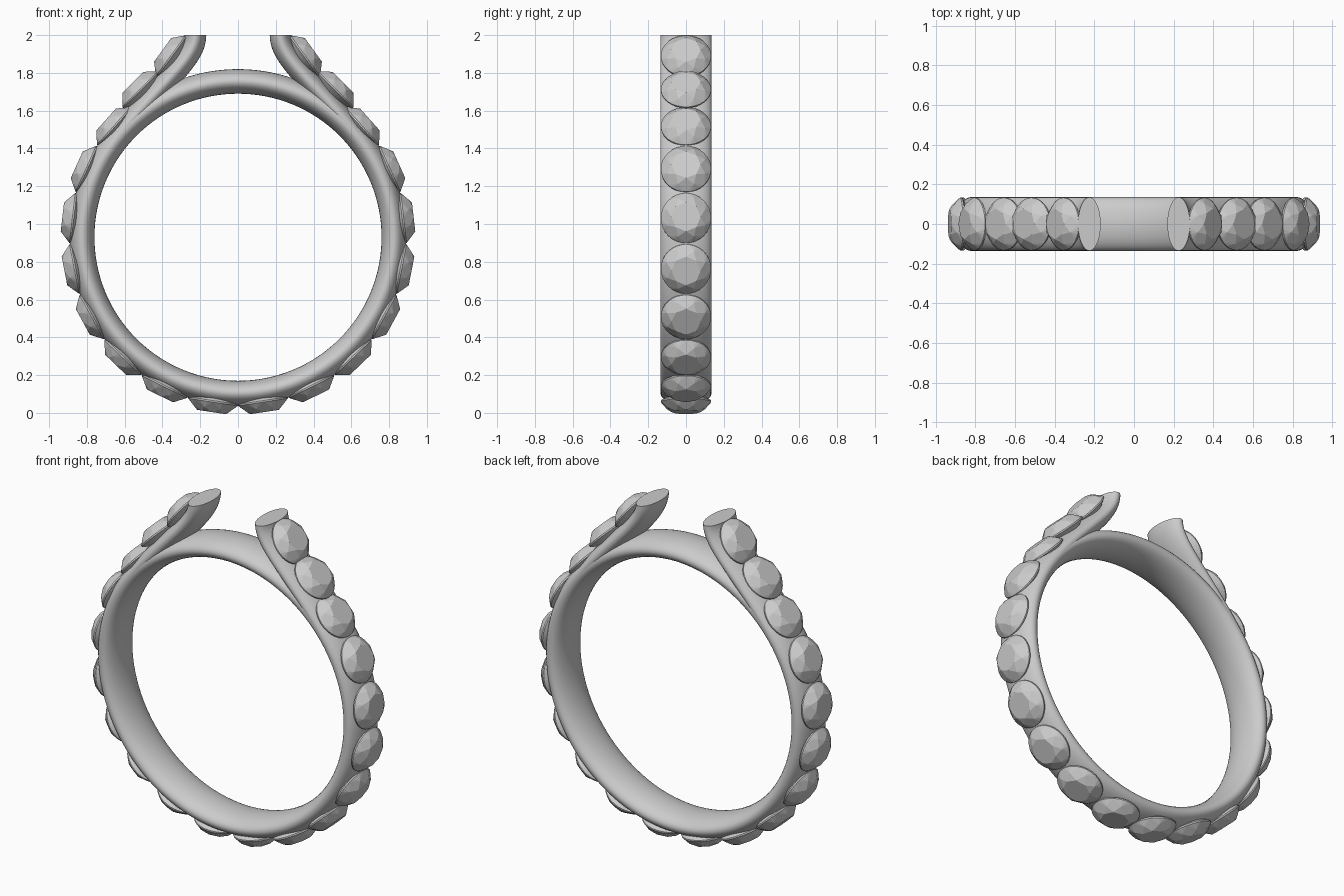
import bpy, bmesh
from math import sin, cos, pi, radians, atan2
from mathutils import Vector, Matrix
from mathutils.geometry import interpolate_bezier

if "Cube" in bpy.data.objects:
    bpy.data.objects.remove(bpy.data.objects["Cube"])

CZ = 0.93          # ring centre height
HALF_W = 0.135     # half width of the band along y
GEM_R = 0.133


def finish(bm, name, smooth):
    bmesh.ops.recalc_face_normals(bm, faces=bm.faces)
    me = bpy.data.meshes.new(name)
    bm.to_mesh(me)
    bm.free()
    ob = bpy.data.objects.new(name, me)
    bpy.context.collection.objects.link(ob)
    if smooth:
        bpy.ops.object.select_all(action='DESELECT')
        ob.select_set(True)
        bpy.context.view_layer.objects.active = ob
        bpy.ops.object.shade_smooth_by_angle(angle=radians(40))
    return ob


def sweep(name, path, half_t, closed=False, seg=40):
    """Sweep an oval section along a path in the xz plane."""
    bm = bmesh.new()
    rings, n = [], len(path)
    for i, p in enumerate(path):
        if closed:
            t = path[(i + 1) % n] - path[i - 1]
        else:
            t = path[min(i + 1, n - 1)] - path[max(i - 1, 0)]
            if i == n - 1:
                t = Vector((0, 0, 1))      # level cut at the tip
        t.normalize()
        out = Vector((t.z, 0, -t.x))
        rings.append([bm.verts.new(p + out * half_t * cos(2 * pi * k / seg)
                                   + Vector((0, HALF_W * sin(2 * pi * k / seg), 0)))
                      for k in range(seg)])
    for i in range(n if closed else n - 1):
        a, b = rings[i], rings[(i + 1) % n]
        for k in range(seg):
            j = (k + 1) % seg
            bm.faces.new((a[k], a[j], b[j], b[k]))
    if not closed:
        bm.faces.new(rings[0])
        bm.faces.new(rings[-1])
    return finish(bm, name, True)


def gem(name, x, z, angle):
    """Round faceted stone, its table facing the given angle in the xz plane."""
    bm = bmesh.new()
    # (count, radius, height, rotation): table, kite corners, girdle, culet
    for n, r, h, turn in ((8, 0.58, 0.058, 0), (8, 0.82, 0.036, 0.5),
                          (32, 1, 0.005, 0), (32, 1, -0.003, 0), (1, 0, -0.085, 0)):
        for k in range(n):
            a = 2 * pi * (k + turn) / n
            bm.verts.new((GEM_R * r * cos(a), GEM_R * r * sin(a), h))
    bmesh.ops.convex_hull(bm, input=bm.verts)
    bmesh.ops.dissolve_limit(bm, angle_limit=radians(1), verts=bm.verts, edges=bm.edges)
    bm.transform(Matrix.Translation((x, 0, z)) @ Matrix.Rotation(pi / 2 - angle, 4, 'Y'))
    return finish(bm, name, False)


# round band
circle = [Vector((0.825 * cos(a), 0, CZ + 0.825 * sin(a)))
          for a in (2 * pi * i / 128 for i in range(128))]
sweep("band", circle, 0.065, closed=True)

# stone positions: two on the arm, the rest evenly round the band
stones = [(0.352, 1.888, radians(36)), (0.515, 1.71, radians(45))]
for i in range(8):
    a = radians(41.8 - 17.6 * i)
    stones.append((0.878 * cos(a), CZ + 0.878 * sin(a), a))

# arms that leave the band and rise to flat tips
arm = interpolate_bezier(Vector((0.676, 0, 1.403)), Vector((0.458, 0, 1.714)),
                         Vector((0.225, 0, 1.855)), Vector((0.225, 0, 2.0)), 40)
for side, s in (("right", 1), ("left", -1)):
    path = [Vector((s * p.x, 0, p.z)) for p in arm]
    sweep(side + "_arm", path, 0.057)
    for i, (x, z, a) in enumerate(stones):
        gem(f"{side}_stone_{i + 1}", s * x, z, a if s > 0 else pi - a)
